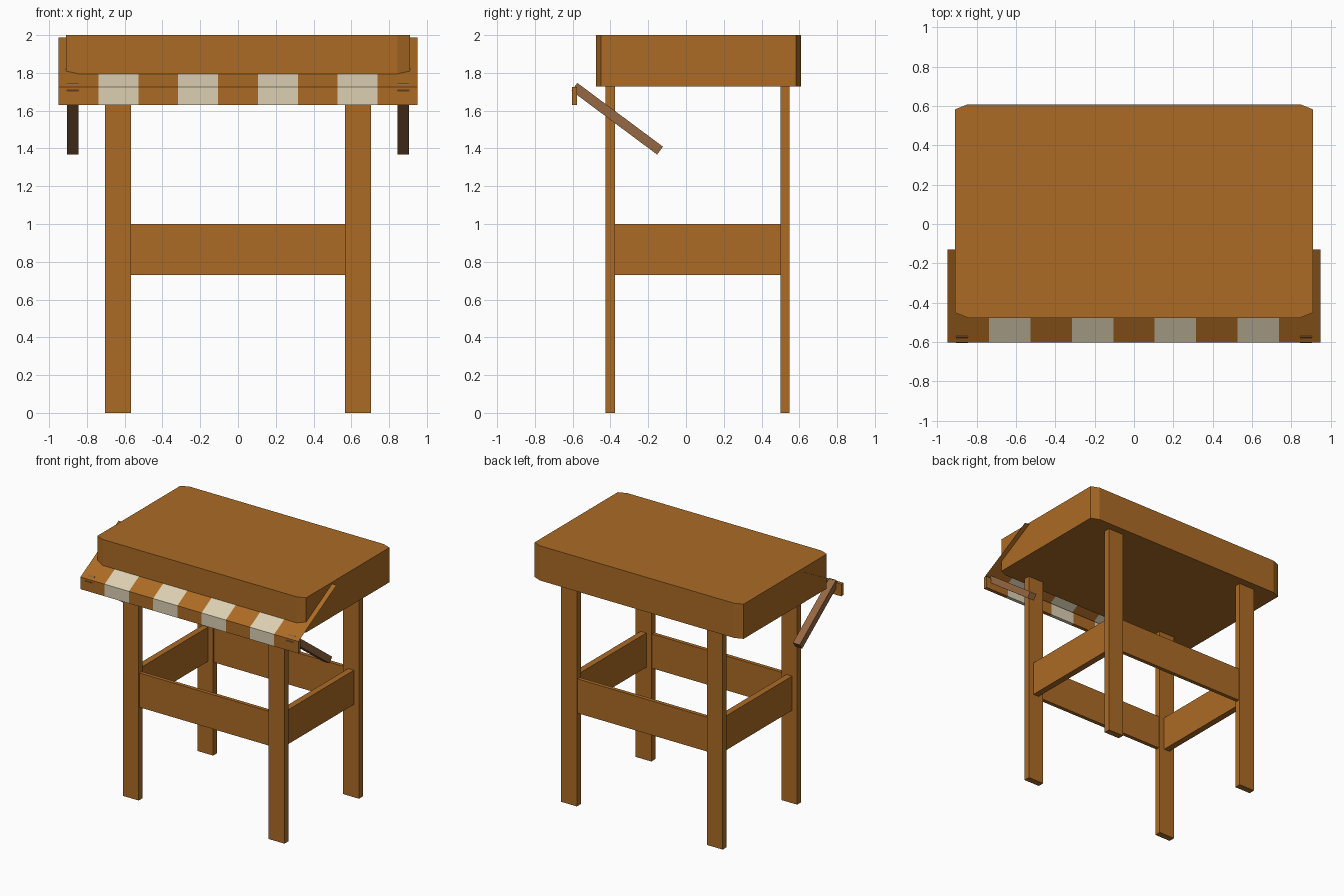
import bpy, bmesh, math
from mathutils import Matrix, Vector

cube = bpy.data.objects.get("Cube")
if cube:
    bpy.data.objects.remove(cube, do_unlink=True)


def material(name, rgb):
    m = bpy.data.materials.new(name)
    m.use_nodes = True
    m.diffuse_color = (*rgb, 1)
    m.node_tree.nodes["Principled BSDF"].inputs["Base Color"].default_value = (*rgb, 1)
    return m


wood = material("warm wood", (0.41, 0.147, 0.018))
cream = material("cream cloth", (0.72, 0.63, 0.45))
strut_wood = material("dull brown wood", (0.30, 0.135, 0.055))


def finish(name, bm, *mats):
    mesh = bpy.data.meshes.new(name)
    bm.to_mesh(mesh)
    bm.free()
    for m in mats:
        mesh.materials.append(m)
    ob = bpy.data.objects.new(name, mesh)
    bpy.context.collection.objects.link(ob)
    return ob


def box(name, center, size, mat, tilt=0.0):
    bm = bmesh.new()
    bmesh.ops.create_cube(bm, size=1)
    bm.transform(Matrix.Translation(center) @ Matrix.Rotation(tilt, 4, "X")
                 @ Matrix.Diagonal((*size, 1)))
    return finish(name, bm, mat)


# Legs
leg_x, front_y, back_y = 0.635, -0.402, 0.524
leg_w, leg_d, top_z = 0.138, 0.05, 1.73
for side, sx in (("left", 1), ("right", -1)):
    for end, y in (("front", front_y), ("back", back_y)):
        box(f"{end}_{side}_leg", (sx * leg_x, y, top_z / 2), (leg_w, leg_d, top_z), wood)

# Rails between the legs
rail_z, rail_h = 0.865, 0.27
for end, y in (("front", front_y), ("back", back_y)):
    box(f"{end}_rail", (0, y, rail_z), (2 * leg_x - leg_w, 0.03, rail_h), wood)
for side, sx in (("left", 1), ("right", -1)):
    box(f"{side}_rail", (sx * leg_x, (front_y + back_y) / 2, rail_z),
        (0.05, back_y - front_y - leg_d, rail_h), wood)

# Thick top block with clipped upright corners
bm = bmesh.new()
hx, hy, cx, cy, mid_y = 0.91, 0.543, 0.065, 0.026, 0.066
outline = []
for sx, sy in ((1, 1), (-1, 1), (-1, -1), (1, -1)):
    pair = [(sx * hx, sy * (hy - cy)), (sx * (hx - cx), sy * hy)]
    outline += pair if sx * sy > 0 else pair[::-1]
base = bm.faces.new([bm.verts.new((x, y + mid_y, 1.727)) for x, y in outline])
ext = bmesh.ops.extrude_face_region(bm, geom=[base])
bmesh.ops.translate(bm, vec=(0, 0, 0.273),
                    verts=[v for v in ext["geom"] if isinstance(v, bmesh.types.BMVert)])
bmesh.ops.recalc_face_normals(bm, faces=bm.faces)
finish("top_block", bm, wood)

# Striped awning: one sloping sheet with a hanging front valance
strips, half = 9, 0.949
step = 2 * half / strips

bm = bmesh.new()
for i in range(strips):
    x0 = -half + i * step
    x1 = x0 + step
    f = bm.faces.new([bm.verts.new(p) for p in (
        (x0, -0.604, 1.725), (x1, -0.604, 1.725), (x1, -0.129, 1.987), (x0, -0.129, 1.987))])
    f.material_index = i % 2
bmesh.ops.remove_doubles(bm, verts=bm.verts, dist=0.0001)
finish("awning_sheet", bm, wood, cream)

bm = bmesh.new()
bmesh.ops.create_cube(bm, size=1)
bm.transform(Matrix.Translation((0, -0.59, 1.677)) @ Matrix.Diagonal((2 * half, 0.028, 0.095, 1)))
for i in range(1, strips):
    bmesh.ops.bisect_plane(bm, geom=bm.verts[:] + bm.edges[:] + bm.faces[:],
                           plane_co=(-half + i * step, 0, 0), plane_no=(1, 0, 0))
for f in bm.faces:
    strip = int((f.calc_center_median().x + half) / step)
    f.material_index = min(strip, strips - 1) % 2
finish("awning_valance", bm, wood, cream)

# Slanted struts under the awning ends
start, end = Vector((0, -0.591, 1.726)), Vector((0, -0.1375, 1.3885))
run = end - start
for side, sx in (("left", 1), ("right", -1)):
    c = (start + end) / 2
    box(f"{side}_awning_strut", (sx * 0.875, c.y, c.z), (0.06, run.length, 0.052),
        strut_wood, math.atan2(run.z, run.y))
